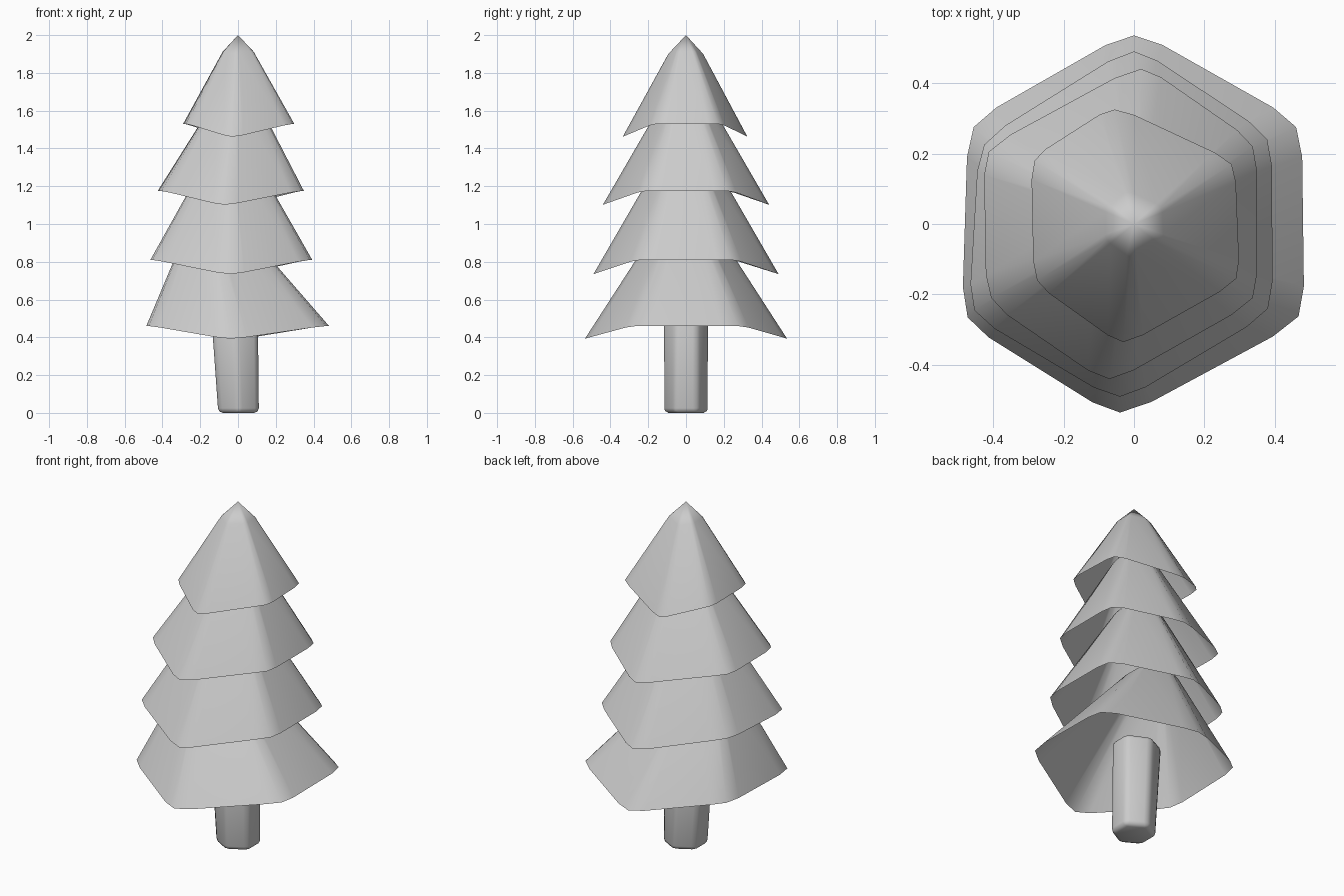
import bpy, bmesh, math
from mathutils import Vector

if "Cube" in bpy.data.objects:
    bpy.data.objects.remove(bpy.data.objects["Cube"])

def finish(bm, name, angle):
    bmesh.ops.recalc_face_normals(bm, faces=bm.faces[:])
    me = bpy.data.meshes.new(name)
    bm.to_mesh(me)
    bm.free()
    ob = bpy.data.objects.new(name, me)
    bpy.context.collection.objects.link(ob)
    bpy.ops.object.select_all(action='DESELECT')
    bpy.context.view_layer.objects.active = ob
    ob.select_set(True)
    bpy.ops.object.shade_smooth_by_angle(angle=math.radians(angle))
    return ob

def branch_tier(name, corners, z_side, z_tip, apex):
    """Open six-sided skirt with rounded corners; front and back corners droop."""
    pts = [Vector((x, y, z_tip if i % 3 == 0 else z_side))
           for i, (x, y) in enumerate(corners)]
    rim = []
    for i, c in enumerate(pts):
        for n in (pts[i - 1], None, pts[(i + 1) % 6]):
            p = c.copy()
            if n is not None:
                p = c.lerp(n, 0.17)
                p.x *= 1.035
                p.y *= 1.035
                p.z = c.z + (n.z - c.z) * 0.12
            rim.append(p)
    apex = Vector(apex)
    top_z = z_side + (apex.z - z_side) * 0.72
    bm = bmesh.new()
    low = [bm.verts.new(p) for p in rim]
    high = []
    for p in rim:
        q = p.lerp(apex, 0.72)
        q.z = 0.6 * q.z + 0.4 * top_z
        high.append(bm.verts.new(q))
    tip = bm.verts.new((apex.x, apex.y, apex.z - 0.06))
    for i in range(18):
        j = (i + 1) % 18
        bm.faces.new((low[i], low[j], high[j], high[i]))
        bm.faces.new((high[i], high[j], tip))
    # bmesh winding is consistent; make sure it points outward
    ob = finish(bm, name, 60)
    if ob.data.polygons[0].normal.dot(ob.data.polygons[0].center - Vector((0, 0, z_side))) < 0:
        ob.data.flip_normals()
    return ob

# four skirts, lowest first: rim corners start at the back
branch_tier("lowest_branches",
            [(0, .535), (.46, .275), (.467, -.262), (-.04, -.535), (-.472, -.265), (-.455, .275)],
            .46, .393, (-.17, 0, 1.21))
branch_tier("lower_branches",
            [(0, .49), (.378, .24), (.38, -.24), (-.04, -.49), (-.453, -.245), (-.425, .225)],
            .81, .735, (-.04, 0, 1.57))
branch_tier("upper_branches",
            [(.02, .44), (.337, .22), (.337, -.21), (-.07, -.44), (-.405, -.21), (-.412, .205)],
            1.175, 1.102, (0, 0, 1.85))
branch_tier("top_branches",
            [(-.055, .325), (.277, .17), (.29, -.155), (-.03, -.335), (-.275, -.16), (-.282, .18)],
            1.53, 1.462, (0, 0, 2.06))

# six-sided trunk, a little wider to the left at the top, all edges bevelled
bm = bmesh.new()
rings = []
for z, cx, sx in ((0, .003, 1.0), (.56, -.02, 1.16)):
    rings.append([bm.verts.new((cx + sx * .124 * math.sin(a), .122 * math.cos(a), z))
                  for a in (k * math.pi / 3 for k in range(6))])
for i in range(6):
    j = (i + 1) % 6
    bm.faces.new((rings[0][i], rings[0][j], rings[1][j], rings[1][i]))
bm.faces.new(rings[0])
bm.faces.new(rings[1])
bmesh.ops.bevel(bm, geom=bm.edges[:], offset=.025, segments=2, profile=.5, affect='EDGES')
finish(bm, "trunk", 60)
